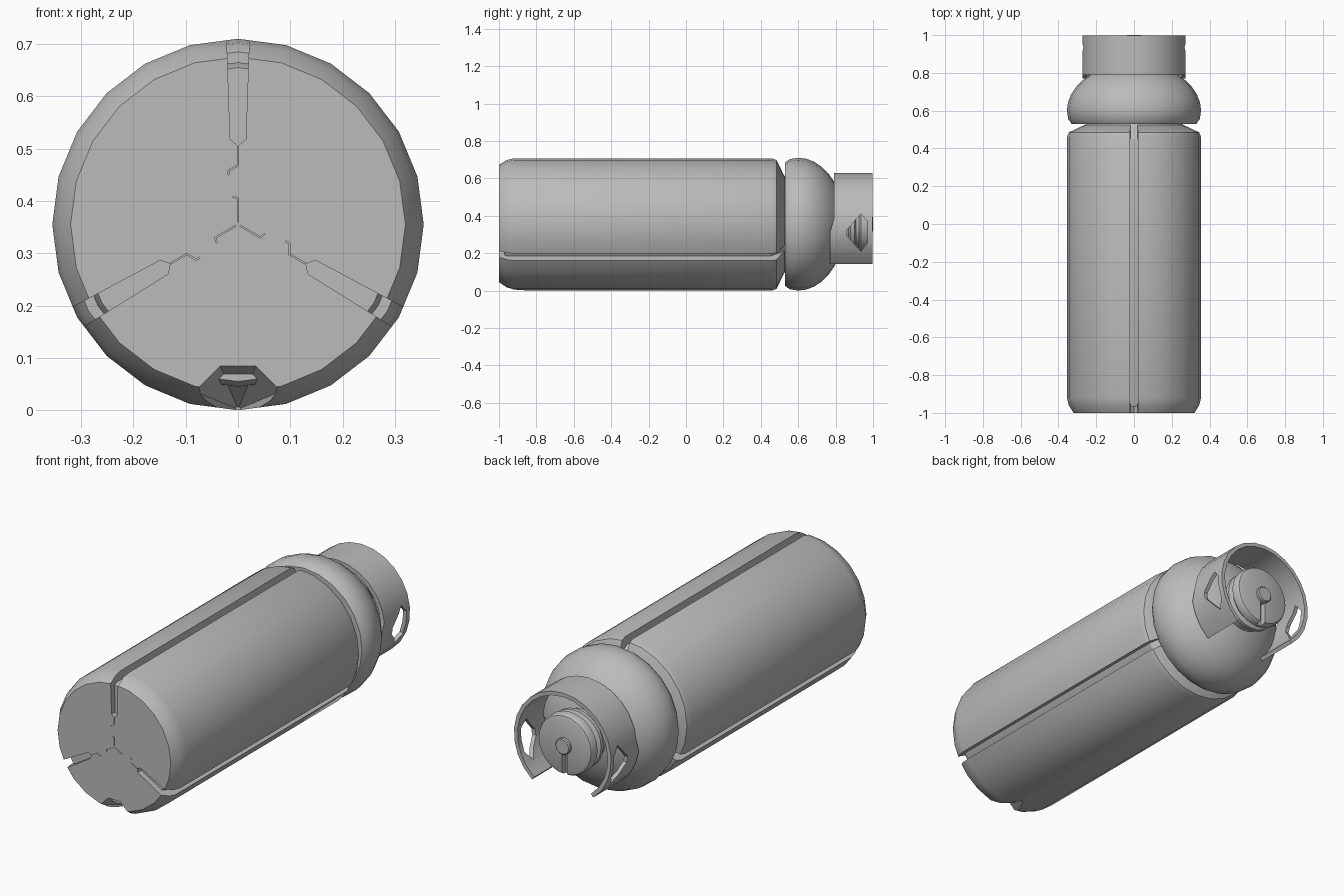
import bpy, bmesh, math
from math import sin, cos, pi, radians
from mathutils import Matrix, Vector

if "Cube" in bpy.data.objects:
    bpy.data.objects.remove(bpy.data.objects["Cube"])

AXIS = 0.355  # height of the bottle's axis
metal = bpy.data.materials.new("plain grey")
metal.use_nodes = True
grey = (0.5, 0.5, 0.5, 1)
metal.diffuse_color = grey
metal.node_tree.nodes["Principled BSDF"].inputs["Base Color"].default_value = grey


def add_object(name, bm):
    bmesh.ops.recalc_face_normals(bm, faces=bm.faces)
    mesh = bpy.data.meshes.new(name)
    bm.to_mesh(mesh)
    bm.free()
    mesh.materials.append(metal)
    ob = bpy.data.objects.new(name, mesh)
    bpy.context.collection.objects.link(ob)
    return ob


def lathe(name, profile, sides=24):
    """Solid turned about the long axis from (radius, y) pairs."""
    bm = bmesh.new()
    rings = []
    for r, y in profile:
        rings.append([bm.verts.new((r * sin(2 * pi * i / sides), y,
                                    AXIS + r * cos(2 * pi * i / sides)))
                      for i in range(sides)])
    for a, b in zip(rings, rings[1:]):
        for i in range(sides):
            j = (i + 1) % sides
            bm.faces.new((a[i], a[j], b[j], b[i]))
    bm.faces.new(rings[0])
    bm.faces.new(rings[-1])
    return add_object(name, bm)


def prism(name, outline, direction):
    """Outline of points swept along a direction."""
    bm = bmesh.new()
    face = bm.faces.new([bm.verts.new(p) for p in outline])
    out = bmesh.ops.extrude_face_region(bm, geom=[face])
    moved = [v for v in out["geom"] if isinstance(v, bmesh.types.BMVert)]
    bmesh.ops.translate(bm, verts=moved, vec=direction)
    return add_object(name, bm)


def cut(ob, cutters):
    for c in cutters:
        c.hide_render = True
        mod = ob.modifiers.new("cut", "BOOLEAN")
        mod.object, mod.operation, mod.solver = c, "DIFFERENCE", "EXACT"
    graph = bpy.context.evaluated_depsgraph_get()
    mesh = bpy.data.meshes.new_from_object(ob.evaluated_get(graph))
    ob.modifiers.clear()
    ob.data = mesh
    for c in cutters:
        bpy.data.objects.remove(c)


def smooth(ob, angle=32):
    bpy.ops.object.select_all(action="DESELECT")
    ob.select_set(True)
    bpy.context.view_layer.objects.active = ob
    bpy.ops.object.shade_smooth_by_angle(angle=radians(angle))


# Outer sleeve, with three long grooves, a crooked seam and a lower front notch
sleeve = lathe("sleeve", [(0.32, -1), (0.345, -0.96), (0.355, -0.92), (0.355, 0.46),
                          (0.345, 0.485), (0.25, 0.53)])
groove = [(0, 0.15), (0.015, 0.163), (0.023, 0.4), (-0.023, 0.4), (-0.015, 0.163)]
seams = [[(0, 0.005), (0, 0.05), (-0.01, 0.053)],
         [(-0.018, 0.095), (-0.018, 0.103), (0, 0.113), (0, 0.148)]]
cutters = []
for k in range(3):
    turn = Matrix.Translation((0, 0, AXIS)) @ Matrix.Rotation(k * 2 * pi / 3, 4, "Y")
    cutters.append(prism("groove_cutter", [turn @ Vector((x, -1.1, r)) for x, r in groove],
                         (0, 1.7, 0)))
    for path in seams:
        for p, q in zip(path, path[1:]):
            p, q = Vector((p[0], -1.1, p[1])), Vector((q[0], -1.1, q[1]))
            side = (q - p).normalized().cross(Vector((0, 1, 0))) * 0.0012
            strip = [turn @ v for v in (p + side, q + side, q - side, p - side)]
            cutters.append(prism("seam_cutter", strip, (0, 0.105, 0)))
bm = bmesh.new()
bmesh.ops.create_cone(bm, cap_ends=True, segments=8, radius1=0.095, radius2=0.005, depth=0.16,
                      matrix=Matrix.Translation((0, -0.93, 0.002))
                      @ Matrix.Rotation(-pi / 2, 4, "X") @ Matrix.Rotation(pi / 8, 4, "Z"))
cutters.append(add_object("notch_cutter", bm))
cut(sleeve, cutters)
smooth(sleeve)

# Inner tank seen at the bottom of the grooves and in the gap under the shoulder
smooth(lathe("inner_tank", [(0.3, -0.97), (0.31, -0.95), (0.31, 0.45), (0.25, 0.54)]))

# Rounded shoulder
dome = [(0.25, 0.53), (0.33, 0.53), (0.348, 0.555)]
dome += [(0.355 * cos(t), 0.6 + 0.25 * sin(t)) for t in [radians(10 * i) for i in range(8)]]
smooth(lathe("shoulder", dome + [(0.1, 0.84)], 24), 40)

# Valve with a slotted cap and central pin
smooth(lathe("valve_base", [(0.13, 0.8), (0.13, 0.87), (0.15, 0.88), (0.15, 0.9),
                            (0.13, 0.91), (0.13, 0.94)]))
cap = lathe("valve_cap", [(0.14, 0.925), (0.155, 0.935), (0.155, 0.965), (0.148, 0.978),
                          (0.135, 0.983)])
cut(cap, [prism("slot_cutter", [(-0.014, 0.95, AXIS), (0.014, 0.95, AXIS),
                                (0.014, 0.95, 0.1), (-0.014, 0.95, 0.1)], (0, 0.1, 0))])
smooth(cap)
smooth(lathe("valve_pin", [(0.042, 0.93), (0.042, 0.995), (0.037, 1.0)], 12))

# Guard collar, open at the bottom, with a hand hole on each side
bm = bmesh.new()
loops = []
steps = 20
for i in range(steps + 1):
    a = radians(-141 + 282 * i / steps)
    low = 0.77 if abs(a) > radians(98) else 0.79
    loops.append([bm.verts.new((r * sin(a), y, AXIS + r * cos(a)))
                  for r, y in ((0.275, low), (0.275, 0.997), (0.255, 0.997), (0.255, low))])
for a, b in zip(loops, loops[1:]):
    for k in range(4):
        m = (k + 1) % 4
        bm.faces.new((a[k], a[m], b[m], b[k]))
bm.faces.new(loops[0])
bm.faces.new(loops[-1])
collar = add_object("guard_collar", bm)
hole = [(0.86, 0.295), (0.86, 0.325), (0.935, 0.41), (0.97, 0.37), (0.97, 0.255), (0.935, 0.21)]
cut(collar, [prism("hole_cutter", [(-0.5, y, z) for y, z in hole], (1, 0, 0))])
smooth(collar)
